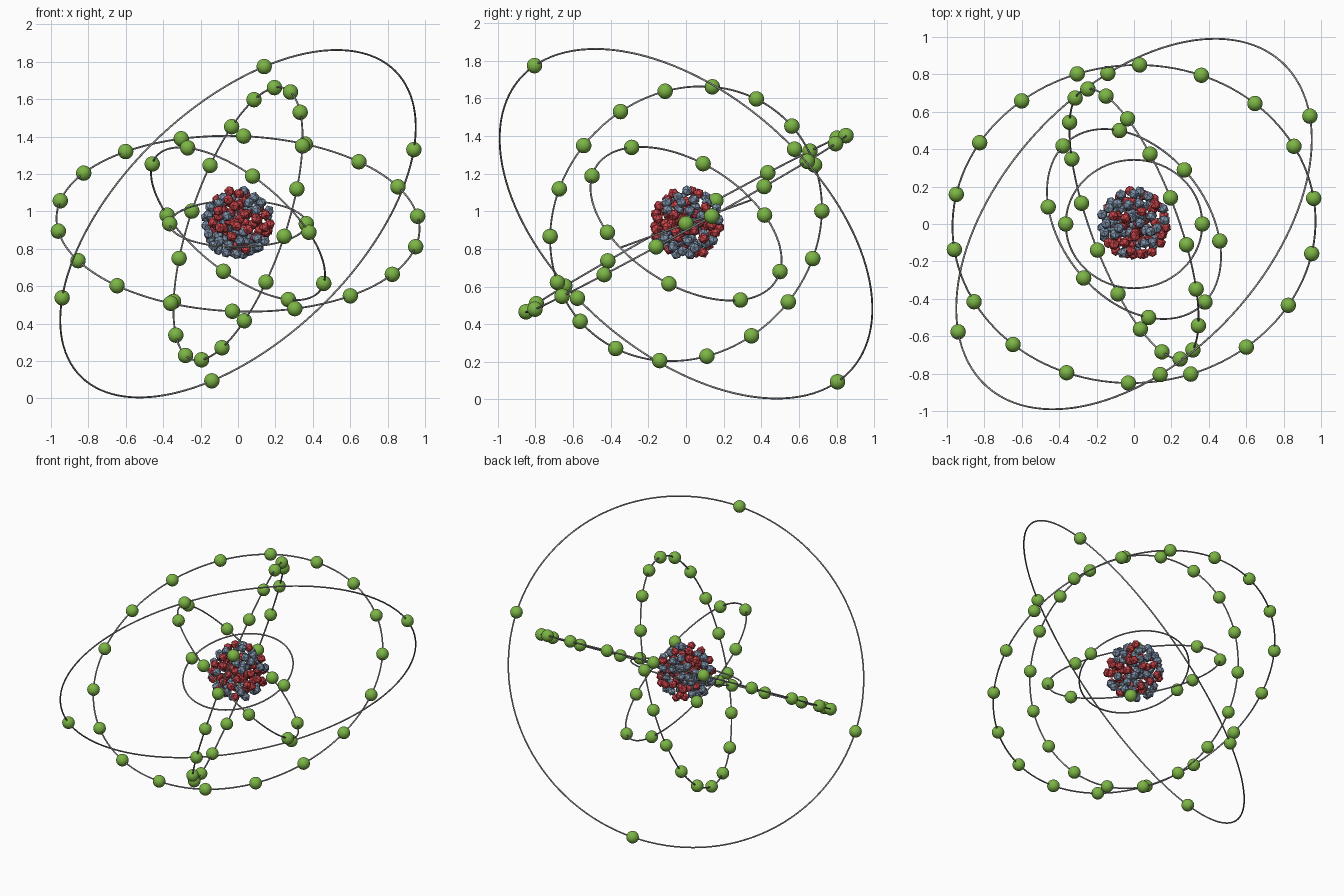
import bpy, bmesh, math, random
from mathutils import Vector, Matrix

if "Cube" in bpy.data.objects:
    bpy.data.objects.remove(bpy.data.objects["Cube"])

random.seed(5)
CENTRE = Vector((0, 0, 0.934))


def material(name, rgb):
    m = bpy.data.materials.new(name)
    m.diffuse_color = (*rgb, 1)
    m.use_nodes = True
    m.node_tree.nodes["Principled BSDF"].inputs["Base Color"].default_value = m.diffuse_color
    return m


GREEN = material("electron green", (0.20, 0.46, 0.06))
RED = material("proton red", (0.60, 0.06, 0.07))
BLUE = material("neutron slate blue", (0.22, 0.30, 0.42))
GREY = material("orbit grey", (0.32, 0.32, 0.33))


def finish(bm, name, mats, smooth):
    mesh = bpy.data.meshes.new(name)
    for f in bm.faces:
        f.smooth = smooth
    bm.to_mesh(mesh)
    bm.free()
    for m in mats:
        mesh.materials.append(m)
    ob = bpy.data.objects.new(name, mesh)
    bpy.context.collection.objects.link(ob)
    return ob


def orbit_ring(name, u, v, r, tube=0.005, steps=128, sides=8):
    # thin tube swept around the circle spanned by u and v
    bm = bmesh.new()
    n = u.cross(v)
    loops = []
    for i in range(steps):
        a = math.tau * i / steps
        d = u * math.cos(a) + v * math.sin(a)
        loops.append([bm.verts.new(CENTRE + d * (r + tube * math.cos(b)) + n * tube * math.sin(b))
                      for b in (math.tau * k / sides for k in range(sides))])
    for i in range(steps):
        p, q = loops[i], loops[(i + 1) % steps]
        for k in range(sides):
            j = (k + 1) % sides
            bm.faces.new((p[k], q[k], q[j], p[j]))
    bmesh.ops.recalc_face_normals(bm, faces=bm.faces)
    finish(bm, name, [GREY], True)


def electrons(name, u, v, r, count):
    bm = bmesh.new()
    for i in range(count):
        a = math.tau * i / count
        pos = CENTRE + (u * math.cos(a) + v * math.sin(a)) * r
        bmesh.ops.create_uvsphere(bm, u_segments=24, v_segments=14, radius=0.041,
                                  matrix=Matrix.Translation(pos))
    finish(bm, name, [GREEN], True)


# Shells: first electron direction, direction a quarter turn on, radius, electron count
SHELLS = [
    ((1, 0, 0), (0, 0.94, 0.342), 0.365, 2),
    ((-0.27, -0.29, 0.407), (-0.38, 0.415, 0.048), 0.566, 8),
    ((0.195, 0.14, 0.728), (-0.565, 1.39, -0.134), 0.766, 18),
    ((0.03, 0.85, 0.468), (1.9, -0.015, -0.079), 0.971, 18),
    ((0.14, -0.805, 0.84), (0.94, 0.58, 0.393), 1.172, 4),
]
for i, (u, v, r, count) in enumerate(SHELLS, 1):
    u, v = Vector(u).normalized(), Vector(v)
    v = (v - u * v.dot(u)).normalized()
    orbit_ring(f"orbit_ring_{i}", u, v, r)
    electrons(f"electrons_{i}", u, v, r, count)


# Nucleus: nested shells of jittered, evenly spread particles
def particles():
    golden = math.pi * (3 - math.sqrt(5))
    for r, count in ((0.171, 72), (0.115, 34), (0.055, 13)):
        for i in range(count):
            z = 1 - 2 * (i + 0.5) / count
            s, a = math.sqrt(1 - z * z), golden * i
            jitter = Vector([random.uniform(-0.01, 0.01) for _ in range(3)])
            yield Vector((s * math.cos(a), s * math.sin(a), z)) * r + jitter


# Directions around which protons gather
CLUSTERS = [Vector(d).normalized() for d in
            ((-0.7, -0.7, 0.1), (-0.1, -0.1, 1), (1, 0, 0.2), (0.2, -1, -0.1), (0, 1, 0.1))]

bm = bmesh.new()
for p in particles():
    near = max(p.normalized().dot(c) for c in CLUSTERS)
    is_red = random.random() < (0.72 if near > 0.87 else 0.3)
    spin = Matrix.Rotation(random.uniform(0, math.tau), 4, 'Z') @ \
        Matrix.Rotation(random.uniform(0, math.pi), 4, 'X')
    ball = bmesh.ops.create_icosphere(bm, subdivisions=1, radius=0.03,
                                      matrix=Matrix.Translation(CENTRE + p) @ spin)
    for f in {f for vert in ball["verts"] for f in vert.link_faces}:
        f.material_index = 0 if is_red else 1
finish(bm, "nucleus", [RED, BLUE], False)
